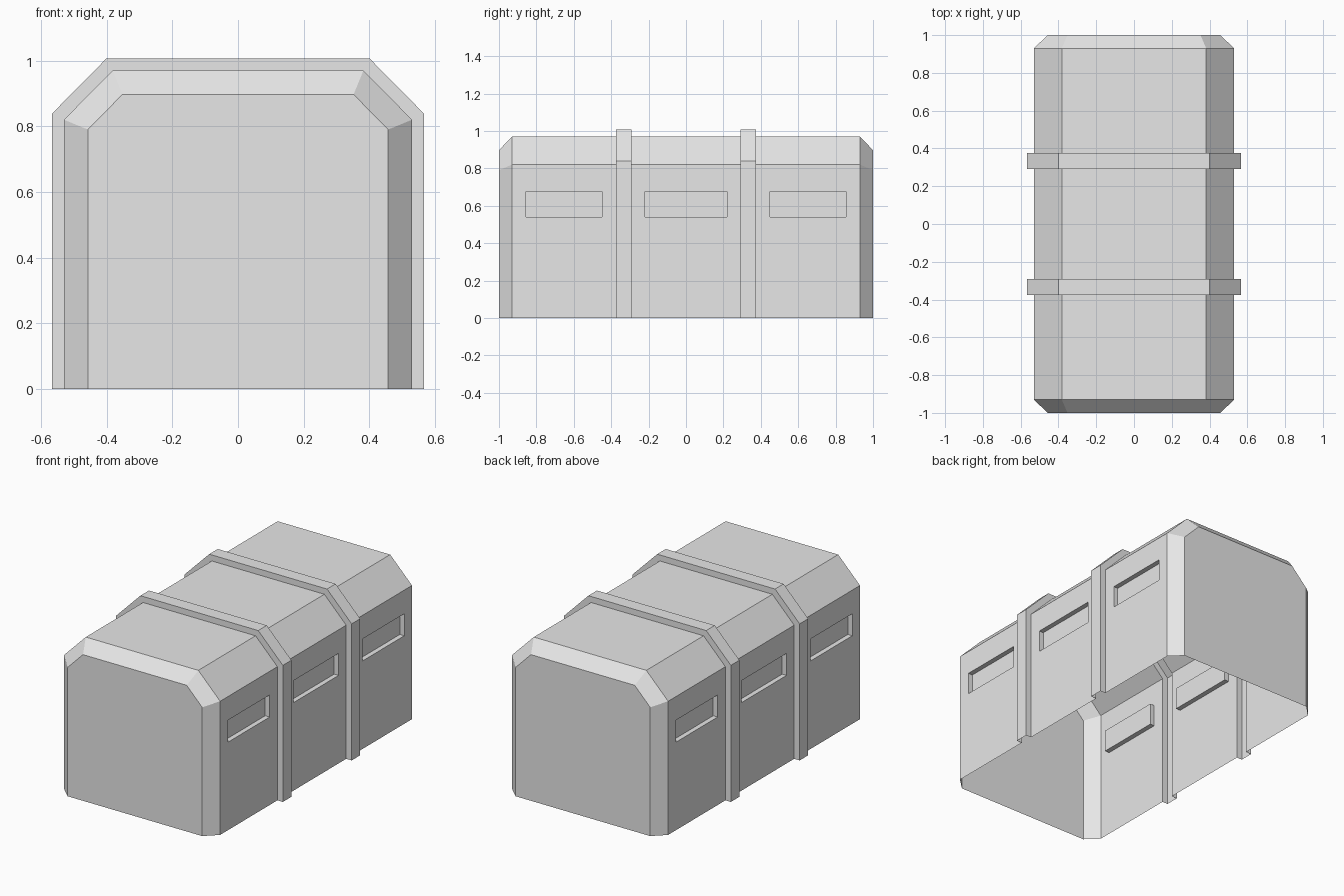
import bpy
import bmesh

cube = bpy.data.objects.get("Cube")
if cube:
    bpy.data.objects.remove(cube, do_unlink=True)

# Single light grey finish
grey = bpy.data.materials.new("light_grey")
grey.use_nodes = True
grey.diffuse_color = (0.8, 0.8, 0.8, 1)
grey.node_tree.nodes["Principled BSDF"].inputs["Base Color"].default_value = (0.8, 0.8, 0.8, 1)

# Arch sections: half width, shoulder height, roof half width, roof height
END = (0.457, 0.79, 0.352, 0.897)
BODY = (0.53, 0.82, 0.382, 0.97)
BAND = (0.567, 0.838, 0.40, 1.007)
RECESS = 0.03
SILL, HEAD = 0.54, 0.675
WINDOWS = [(-0.855, -0.45), (-0.218, 0.218), (0.45, 0.855)]

# Front half of the stations along the length, mirrored for the back half
half = [(-1, END), (-0.93, BODY), (-0.375, BODY), (-0.375, BAND),
        (-0.292, BAND), (-0.292, BODY)]
stations = half + [(-y, section) for y, section in reversed(half)]


def add_arch(bm, y, section):
    width, shoulder, roof, top = section
    outline = [(-width, 0), (-width, shoulder), (-roof, top),
               (roof, top), (width, shoulder), (width, 0)]
    return [bm.verts.new((x, y, z)) for x, z in outline]


# Shell with open base, bevelled ends and raised bands
bm = bmesh.new()
rings = [add_arch(bm, y, section) for y, section in stations]
for a, b in zip(rings, rings[1:]):
    for i in range(len(a) - 1):
        bm.faces.new((a[i], b[i], b[i + 1], a[i + 1]))
bm.faces.new(rings[0])
bm.faces.new(rings[-1])
bmesh.ops.recalc_face_normals(bm, faces=bm.faces)


def cut(axis, value):
    point, normal = [0, 0, 0], [0, 0, 0]
    point[axis], normal[axis] = value, 1
    geom = bm.verts[:] + bm.edges[:] + bm.faces[:]
    bmesh.ops.bisect_plane(bm, geom=geom, plane_co=point, plane_no=normal)


# Recessed window slots on both side walls
for z in (SILL, HEAD):
    cut(2, z)
for pair in WINDOWS:
    for y in pair:
        cut(1, y)


def is_window(face):
    c = face.calc_center_median()
    return (abs(abs(c.x) - BODY[0]) < 0.001 and SILL < c.z < HEAD
            and any(lo < c.y < hi for lo, hi in WINDOWS))


bm.normal_update()
slots = [f for f in bm.faces if is_window(f)]
for f in slots:
    if f.normal.x * f.calc_center_median().x < 0:
        f.normal_flip()
bmesh.ops.inset_region(bm, faces=slots, thickness=0, depth=-RECESS, use_even_offset=False)

mesh = bpy.data.meshes.new("shelter_shell")
bm.to_mesh(mesh)
bm.free()
mesh.materials.append(grey)
shell = bpy.data.objects.new("shelter_shell", mesh)
bpy.context.collection.objects.link(shell)
